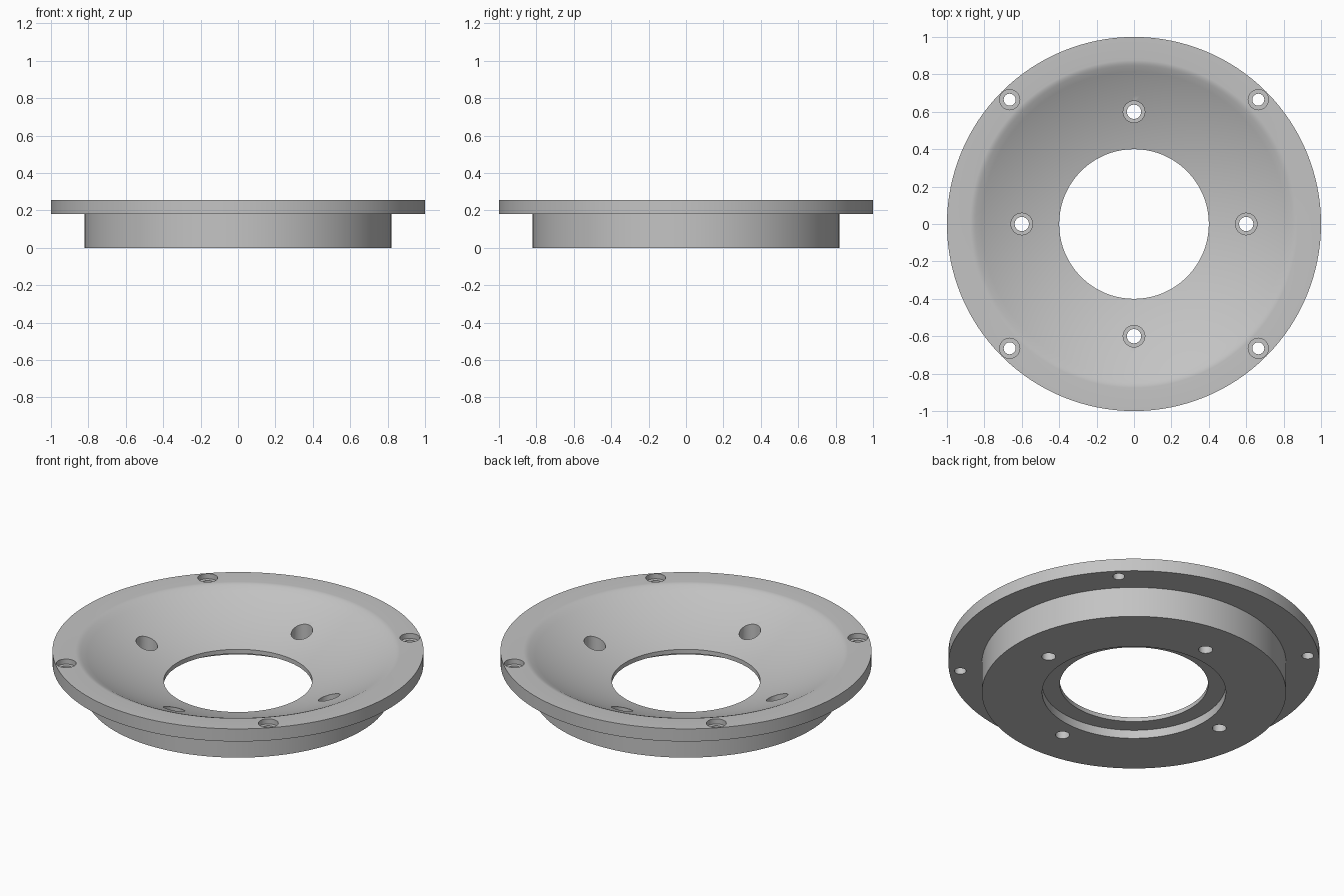
import bpy
import bmesh
from math import sin, cos, pi, sqrt, radians

cube = bpy.data.objects.get("Cube")
if cube:
    bpy.data.objects.remove(cube, do_unlink=True)

grey = bpy.data.materials.new("plain grey")
grey.use_nodes = True
COLOUR = (0.55, 0.55, 0.55, 1)
grey.diffuse_color = COLOUR
grey.node_tree.nodes["Principled BSDF"].inputs["Base Color"].default_value = COLOUR


def lathe(bm, profile, segments, centre=(0, 0), closed=True):
    """Spin a (radius, height) profile around z; an open one gets end caps."""
    rings = []
    for r, z in profile:
        rings.append([bm.verts.new((centre[0] + r * cos(2 * pi * i / segments),
                                    centre[1] + r * sin(2 * pi * i / segments), z))
                      for i in range(segments)])
    pairs = list(zip(rings, rings[1:]))
    if closed:
        pairs.append((rings[-1], rings[0]))
    else:
        bm.faces.new(rings[0])
        bm.faces.new(rings[-1])
    for a, b in pairs:
        for i in range(segments):
            j = (i + 1) % segments
            bm.faces.new((a[i], a[j], b[j], b[i]))


def make_object(name, bm):
    bmesh.ops.recalc_face_normals(bm, faces=bm.faces)
    mesh = bpy.data.meshes.new(name)
    bm.to_mesh(mesh)
    bm.free()
    mesh.materials.append(grey)
    ob = bpy.data.objects.new(name, mesh)
    bpy.context.collection.objects.link(ob)
    return ob


# Main body: flange, hub, underside recess and spherical dish
TOP, FLANGE, CEILING = 0.255, 0.18, 0.05
SPHERE_Z, SPHERE_R = 1.775, 1.746
profile = [(0.4, CEILING), (0.495, CEILING), (0.495, 0), (0.82, 0),
           (0.82, FLANGE), (1, FLANGE), (1, TOP), (0.876, TOP),
           (0.865, TOP - 0.001), (0.856, TOP - 0.004)]
STEPS = 14
for k in range(STEPS + 1):
    r = 0.846 + (0.4 - 0.846) * k / STEPS
    profile.append((r, SPHERE_Z - sqrt(SPHERE_R ** 2 - r * r)))
bm = bmesh.new()
lathe(bm, profile, 128)
body = make_object("dished_flange", bm)

# Stepped screw holes: four in the dish, four in the flange
bm = bmesh.new()
for i in range(4):
    for radius, turn, bore, hole, floor in ((0.6, 0, 0.058, 0.038, 0.05),
                                            (0.94, pi / 4, 0.054, 0.032, 0.225)):
        a = turn + i * pi / 2
        steps = [(hole, -0.1), (hole, floor), (bore, floor), (bore, 0.4)]
        lathe(bm, steps, 32, (radius * cos(a), radius * sin(a)), closed=False)
cutter = make_object("screw_hole_cutter", bm)
cutter.hide_render = True

cut = body.modifiers.new("screw_holes", 'BOOLEAN')
cut.operation = 'DIFFERENCE'
cut.solver = 'EXACT'
cut.object = cutter

# Bake the holes into the body and drop the cutter
bpy.ops.object.select_all(action='DESELECT')
body.select_set(True)
bpy.context.view_layer.objects.active = body
bpy.ops.object.modifier_apply(modifier=cut.name)
bpy.data.objects.remove(cutter, do_unlink=True)
bpy.ops.object.shade_smooth_by_angle(angle=radians(30))
